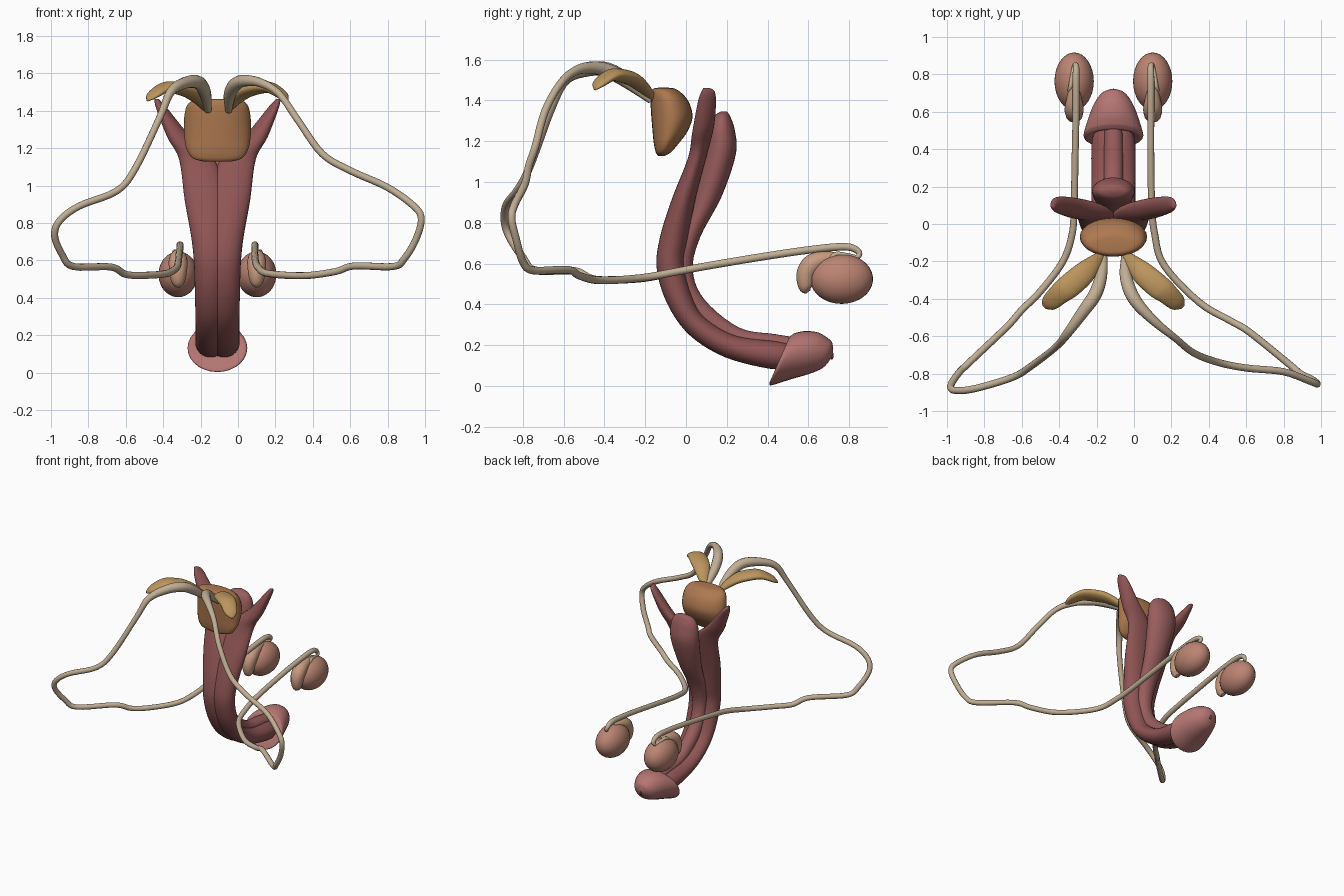
import bpy, math
from mathutils import Vector

MID = -0.11  # symmetry plane of the organ


def material(name, rgb):
    m = bpy.data.materials.new(name)
    m.diffuse_color = (*rgb, 1)
    return m


DARK = material("dark_red", (.28, .09, .09))
RED = material("red", (.32, .11, .11))
PINK = material("pink", (.46, .18, .17))
FLESH = material("flesh", (.50, .23, .17))
PEACH = material("peach", (.58, .33, .22))
CREAM = material("cream", (.54, .43, .30))
BROWN = material("brown", (.42, .19, .08))
OCHRE = material("ochre", (.50, .30, .11))
HOLE = material("hole", (.15, .04, .04))


def spline(rows, steps):
    """Catmull-Rom through rows of numbers."""
    out, n = [], len(rows)
    for i in range(n - 1):
        p = [rows[max(i - 1, 0)], rows[i], rows[i + 1], rows[min(i + 2, n - 1)]]
        for s in range(steps):
            t = s / steps
            out.append([.5 * (2 * b + (c - a) * t + (2 * a - 5 * b + 4 * c - d) * t * t
                              + (3 * b - a - 3 * c + d) * t ** 3) for a, b, c, d in zip(*p)])
    return out + [list(rows[-1])]


def mesh_object(name, mesh, mat):
    ob = bpy.data.objects.new(name, mesh)
    bpy.context.collection.objects.link(ob)
    mesh.materials.clear()
    mesh.materials.append(mat)
    mesh.shade_smooth()
    return ob


def loft(name, sections, mat, n=28, steps=5):
    """Skin over ellipses given as centre + two half-axis vectors."""
    verts, faces = [], []
    rows = spline([[*c, *a, *b] for c, a, b in sections], steps)
    for r in rows:
        c, a, b = Vector(r[:3]), Vector(r[3:6]), Vector(r[6:])
        for k in range(n):
            t = 2 * math.pi * k / n
            verts.append(c + a * math.cos(t) + b * math.sin(t))
    for i in range(len(rows) - 1):
        for k in range(n):
            l = (k + 1) % n
            faces.append((i * n + k, i * n + l, i * n + n + l, i * n + n + k))
    for base, row in ((0, rows[0]), ((len(rows) - 1) * n, rows[-1])):
        verts.append(Vector(row[:3]))
        faces += [(base + k, base + (k + 1) % n, len(verts) - 1) for k in range(n)]
    me = bpy.data.meshes.new(name)
    me.from_pydata(verts, [], faces)
    import bmesh
    bm = bmesh.new()
    bm.from_mesh(me)
    bmesh.ops.recalc_face_normals(bm, faces=bm.faces)
    bm.to_mesh(me)
    bm.free()
    return mesh_object(name, me, mat)


def pair(y0, z0, y1, z1, hw, x=MID):
    """Section from two side-view edge points and a half width in x."""
    return ((x, (y0 + y1) / 2, (z0 + z1) / 2), (hw, 0, 0), (0, (y1 - y0) / 2, (z1 - z0) / 2))


def tube(name, pts, mat, steps=5):
    """Round tube through (x, y, z, radius)."""
    cu = bpy.data.curves.new(name, 'CURVE')
    cu.dimensions = '3D'
    cu.bevel_depth = 1
    cu.bevel_resolution = 4
    cu.use_fill_caps = True
    rows = spline(pts, steps)
    sp = cu.splines.new('POLY')
    sp.points.add(len(rows) - 1)
    for p, r in zip(sp.points, rows):
        p.co = (*r[:3], 1)
        p.radius = r[3]
    tmp = bpy.data.objects.new(name + "_curve", cu)
    bpy.context.collection.objects.link(tmp)
    bpy.context.view_layer.update()
    me = bpy.data.meshes.new_from_object(tmp.evaluated_get(bpy.context.evaluated_depsgraph_get()))
    bpy.data.objects.remove(tmp)
    return mesh_object(name, me, mat)


def ball(name, loc, scale, mat):
    bpy.ops.mesh.primitive_uv_sphere_add(segments=32, ring_count=20, location=loc)
    ob = bpy.context.object
    ob.name, ob.scale = name, scale
    ob.data.materials.append(mat)
    bpy.ops.object.shade_smooth()
    return ob


# Paired erectile columns: y0, z0, y1, z1, half width, sideways offset
column = [(.085, 1.462, .115, 1.462, .012, .325), (.06, 1.40, .145, 1.43, .028, .30),
          (.03, 1.24, .14, 1.29, .06, .21), (.01, 1.12, .11, 1.16, .095, .11),
          (-.07, .915, .05, .93, .11, .065), (-.13, .72, .01, .73, .095, .045),
          (-.143, .57, -.01, .59, .085, .04), (-.09, .40, .04, .41, .08, .04),
          (.017, .25, .11, .32, .08, .037), (.19, .142, .25, .245, .08, .037),
          (.41, .085, .44, .22, .08, .037), (.50, .09, .52, .20, .06, .035)]
# Paired flat glands: offset, y, z, half width, half thickness
gland = [(.372, -.445, 1.46, .012, .010), (.345, -.425, 1.485, .045, .022),
         (.29, -.375, 1.52, .058, .028), (.24, -.335, 1.525, .066, .032),
         (.16, -.265, 1.505, .062, .034), (.10, -.205, 1.46, .042, .03), (.06, -.16, 1.41, .02, .02)]
for side, label in ((-1, "left"), (1, "right")):
    loft(label + "_column", [pair(*c[:5], x=MID + side * c[5]) for c in column], DARK)
    loft(label + "_vesicle", [((MID + side * o, y, z), (.7 * w * side, .7 * w, 0), (0, 0, t))
                              for o, y, z, w, t in gland], OCHRE)
    # Testis and the cap wrapped behind it
    x = MID + side * .21
    ball(label + "_testis", (x, .763, .525), (.105, .154, .122), FLESH)
    tube(label + "_epididymis", [(x, .60, .462, .012), (x, .588, .485, .036), (x, .59, .55, .048),
                                 (x, .625, .60, .050), (x, .69, .625, .036), (x, .76, .635, .018)], PEACH)

# Central spongy column with bulb
loft("spongy_column", [pair(*s) for s in (
    (.17, 1.345, .20, 1.345, .025), (.135, 1.32, .215, 1.325, .08), (.11, 1.25, .238, 1.26, .11),
    (.09, 1.12, .245, 1.14, .112), (.03, .90, .175, .93, .085), (-.04, .71, .07, .73, .066),
    (-.06, .57, .033, .57, .056), (.0, .37, .09, .425, .052), (.17, .22, .26, .287, .052),
    (.42, .17, .434, .255, .05), (.52, .17, .53, .24, .045))], RED)

# Glans with flared rim and opening
loft("glans", [pair(*s) for s in (
    (.45, .10, .52, .20, .08), (.415, .03, .505, .235, .14), (.41, .005, .525, .255, .158),
    (.435, .008, .545, .263, .157), (.52, .035, .59, .27, .138), (.60, .058, .65, .262, .112),
    (.665, .085, .695, .235, .08), (.70, .12, .715, .215, .05), (.72, .155, .722, .185, .015))], PINK)
ball("opening", (MID, .714, .15), (.008, .01, .02), HOLE)

# Prostate
loft("prostate", [pair(y0, z, y1, z, w) for z, y0, y1, w in (
    (1.128, -.135, -.105, .07), (1.145, -.148, -.075, .13), (1.19, -.158, -.035, .163),
    (1.25, -.164, .008, .176), (1.32, -.17, .032, .18), (1.39, -.174, .015, .174),
    (1.435, -.172, -.02, .158), (1.458, -.16, -.055, .12), (1.463, -.13, -.09, .05))], BROWN)

# Long ducts, each with its own winding route
right = [(.13, .70, .60), (.12, .73, .645), (.11, .79, .64), (.10, .84, .632), (.09, .845, .66),
         (.09, .78, .683), (.09, .6, .667), (.09, .35, .63), (.095, .1, .588), (.11, -.05, .56),
         (.16, -.22, .53), (.35, -.42, .518), (.52, -.52, .54), (.62, -.58, .57), (.83, -.75, .567),
         (.89, -.80, .61), (.95, -.83, .71), (.98, -.855, .82), (.94, -.84, .89), (.8, -.79, .99),
         (.6, -.77, 1.08), (.45, -.74, 1.17), (.32, -.69, 1.35), (.22, -.61, 1.49), (.12, -.53, 1.55),
         (.03, -.44, 1.56), (-.02, -.36, 1.535), (-.045, -.27, 1.48), (-.05, -.17, 1.40)]
left = [(-.35, .70, .60), (-.34, .73, .645), (-.33, .79, .64), (-.32, .84, .632), (-.31, .845, .66),
        (-.31, .78, .683), (-.31, .6, .667), (-.315, .35, .63), (-.32, .1, .588), (-.33, -.05, .56),
        (-.38, -.2, .53), (-.5, -.36, .52), (-.6, -.46, .525), (-.68, -.55, .565), (-.88, -.74, .567),
        (-.94, -.80, .63), (-.98, -.865, .73), (-.955, -.89, .81), (-.85, -.88, .89), (-.65, -.82, .97),
        (-.55, -.76, 1.09), (-.42, -.66, 1.36), (-.36, -.59, 1.50), (-.28, -.48, 1.55),
        (-.21, -.38, 1.55), (-.175, -.28, 1.49), (-.16, -.17, 1.40)]
for label, path in (("right", right), ("left", left)):
    radii = [.012] * 4 + [.016] + [.019] * (len(path) - 10) + [.024, .032, .036, .032, .018]
    tube(label + "_duct", [(*p, r) for p, r in zip(path, radii)], CREAM)
    # widened end keeps its small final radius inside the prostate neck
